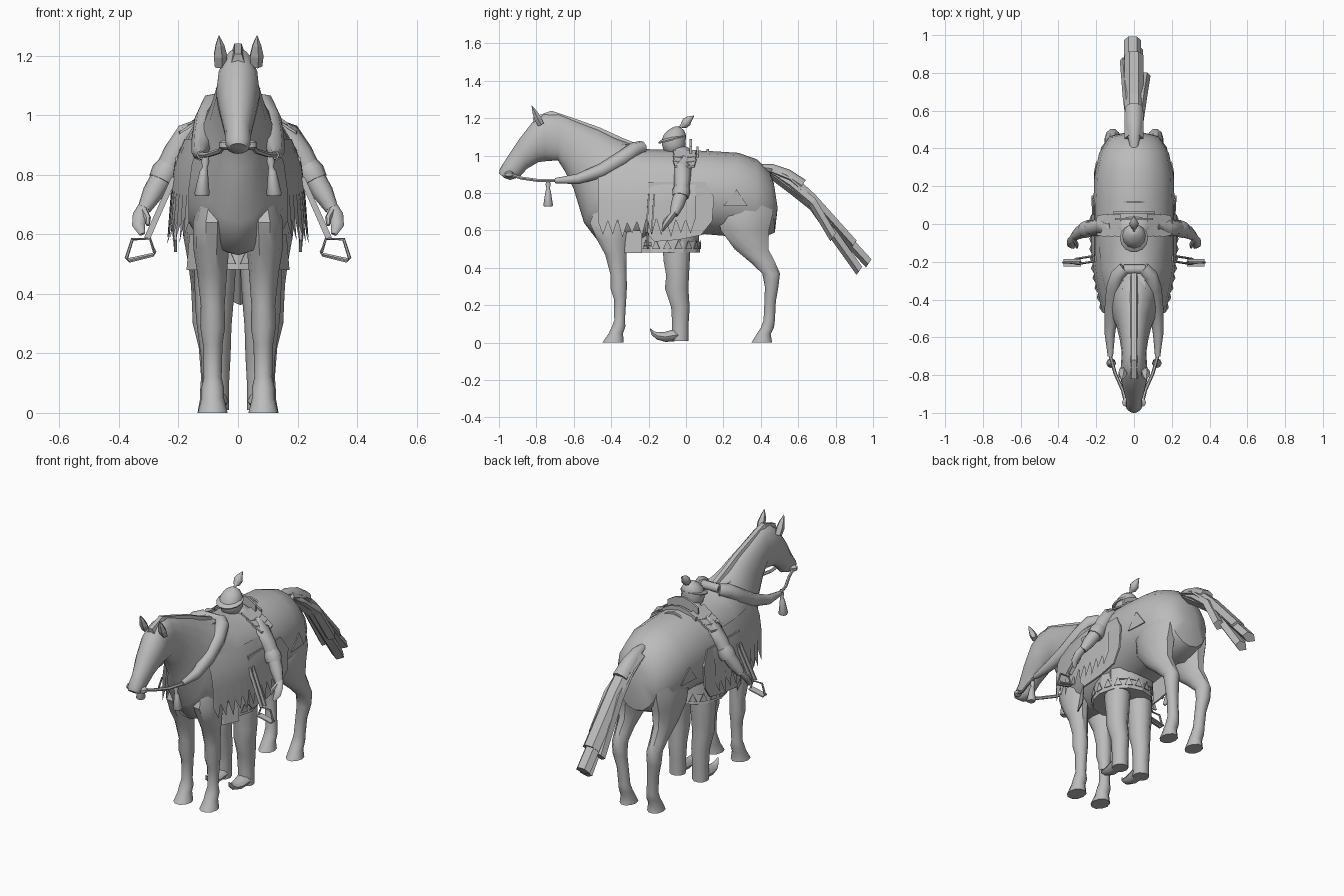
import bpy, bmesh, math, random
from mathutils import Vector as V

random.seed(3)
GREY = bpy.data.materials.new("plain_grey")
GREY.diffuse_color = (0.5, 0.5, 0.5, 1)


def make(name, verts, faces, smooth=40):
    me = bpy.data.meshes.new(name)
    me.from_pydata([tuple(v) for v in verts], [], faces)
    bm = bmesh.new()
    bm.from_mesh(me)
    bmesh.ops.recalc_face_normals(bm, faces=bm.faces)
    bm.to_mesh(me)
    bm.free()
    me.materials.append(GREY)
    ob = bpy.data.objects.new(name, me)
    bpy.context.collection.objects.link(ob)
    if smooth:
        bpy.ops.object.select_all(action='DESELECT')
        bpy.context.view_layer.objects.active = ob
        ob.select_set(True)
        bpy.ops.object.shade_smooth_by_angle(angle=math.radians(smooth))
    return ob


def ellipse(c, u, v, n):
    return [c + u * math.cos(2 * math.pi * i / n) + v * math.sin(2 * math.pi * i / n) for i in range(n)]


def loft(name, rings, smooth=40, caps=True):
    n = len(rings[0])
    verts = [p for r in rings for p in r]
    faces = [(k * n + i, k * n + (i + 1) % n, (k + 1) * n + (i + 1) % n, (k + 1) * n + i)
             for k in range(len(rings) - 1) for i in range(n)]
    if caps:
        faces += [tuple(range(n)), tuple(range(len(verts) - n, len(verts)))]
    return make(name, verts, faces, smooth)


def column(name, rows, n=10, smooth=40):
    # rows of (x, y, z, rx, ry)
    return loft(name, [ellipse(V(r[:3]), V((r[3], 0, 0)), V((0, r[4], 0)), n) for r in rows], smooth)


def tube(name, pts, radii, n=8, flat=1.0, closed=False, smooth=50):
    pts = [V(p) for p in pts]
    m, rings = len(pts), []
    for i, p in enumerate(pts):
        a = pts[(i - 1) % m] if closed else pts[max(i - 1, 0)]
        b = pts[(i + 1) % m] if closed else pts[min(i + 1, m - 1)]
        t = (b - a).normalized()
        ref = V((1, 0, 0)) if abs(t.x) < 0.8 else V((0, 1, 0))
        u = (ref - t * ref.dot(t)).normalized()
        rings.append(ellipse(p, u * radii[i], t.cross(u) * radii[i] * flat, n))
    if closed:
        rings.append(rings[0])
    return loft(name, rings, smooth, not closed)


def plate(name, outline, depth):
    # flat outline thickened along a vector
    a = [V(p) for p in outline]
    n = len(a)
    d = V(depth)
    return make(name, a + [p + d for p in a],
                [tuple(range(n)), tuple(range(n, 2 * n))] +
                [(i, (i + 1) % n, n + (i + 1) % n, n + i) for i in range(n)], 0)


# horse body, neck and head: top y, z, bottom y, z, half width
BODY = [(.47, .85, .49, .72, .05), (.45, .91, .475, .59, .13), (.38, .98, .37, .54, .185),
        (.28, 1.015, .22, .57, .21), (.12, 1.025, .1, .58, .215), (-.05, 1.03, -.05, .55, .215),
        (-.22, 1.035, -.28, .53, .205), (-.3, 1.07, -.46, .53, .165), (-.38, 1.10, -.545, .64, .13),
        (-.46, 1.14, -.6, .82, .095), (-.58, 1.185, -.65, .92, .075), (-.68, 1.225, -.685, .975, .065),
        (-.76, 1.225, -.75, .97, .07), (-.82, 1.18, -.79, .965, .074), (-.89, 1.09, -.85, .93, .06),
        (-.96, .985, -.89, .885, .043), (-.995, .93, -.94, .87, .042), (-1, .905, -.97, .88, .028)]
rings = []
for ty, tz, by, bz, w in BODY:
    t, b = V((0, ty, tz)), V((0, by, bz))
    rings.append(ellipse((t + b) / 2, V((w, 0, 0)), (t - b) / 2, 16))
loft("horse_body", rings, 50)

# mane crest
crest = [(-.82, 1.205), (-.72, 1.24), (-.6, 1.2), (-.46, 1.15), (-.34, 1.095), (-.24, 1.055)]
loft("mane", [[V((-.03, y + .01, z - .05)), V((-.012, y, z)), V((.012, y, z)), V((.03, y + .01, z - .05))]
              for y, z in crest], 0)

for s, side in ((1, "left"), (-1, "right")):
    # ear as a bent cone, and bit ring
    ear = [((.06, -.775, 1.165), .022), ((.061, -.793, 1.2), .025), ((.062, -.81, 1.235), .016), ((.064, -.825, 1.268), .001)]
    tube(side + "_ear", [(s * p[0], p[1], p[2]) for p, r in ear], [r for p, r in ear], 5, .8, smooth=0)
    tube(side + "_bit_ring", [(s * .04, -.945, z) for z in (.883, .892, .908, .917)], [.01, .024, .024, .01])

    # front leg
    column(side + "_front_leg", [
        (s * .08, -.40, .74, .04, .08), (s * .088, -.405, .64, .064, .115), (s * .09, -.395, .55, .06, .085),
        (s * .087, -.375, .47, .05, .06),
        (s * .085, -.36, .36, .04, .045), (s * .085, -.36, .29, .042, .046), (s * .085, -.352, .23, .033, .034),
        (s * .085, -.355, .12, .03, .03), (s * .085, -.36, .085, .038, .038),
        (s * .085, -.375, .05, .038, .04), (s * .085, -.39, 0, .05, .06)])
    # hind leg
    column(side + "_hind_leg", [
        (s * .1, .32, .78, .07, .14), (s * .105, .315, .68, .085, .155), (s * .11, .315, .6, .075, .135),
        (s * .112, .35, .5, .055, .095),
        (s * .114, .41, .43, .044, .07), (s * .113, .455, .37, .042, .05), (s * .112, .458, .3, .04, .038),
        (s * .1, .45, .22, .032, .032), (s * .092, .445, .12, .032, .032), (s * .09, .435, .08, .037, .037),
        (s * .09, .415, .045, .038, .04), (s * .09, .405, 0, .046, .058)])

    # rider leg and curled boot
    column(side + "_rider_leg", [
        (s * .075, -.05, .55, .07, .08), (s * .078, -.05, .44, .068, .074), (s * .08, -.045, .36, .064, .064),
        (s * .08, -.05, .29, .058, .066), (s * .075, -.03, .19, .05, .052), (s * .075, -.03, .1, .045, .046),
        (s * .075, -.03, .01, .045, .046)])
    tube(side + "_boot", [(s * .075, y, z) for y, z in
         [(-.02, .042), (-.06, .04), (-.11, .031), (-.15, .036), (-.175, .05), (-.192, .075)]],
         [.042, .043, .036, .027, .016, .003], 8, .75)

    # rider arm: shoulder, cuffed sleeve, forearm and hand
    tube(side + "_sleeve", [(s * .11, -.01, .965), (s * .165, -.015, .93), (s * .21, -.02, .87), (s * .25, -.025, .795)],
         [.042, .048, .043, .038])
    tube(side + "_cuff", [(s * .228, -.02, .835), (s * .243, -.025, .81), (s * .258, -.03, .78)], [.04, .048, .044])
    tube(side + "_forearm", [(s * .25, -.025, .8), (s * .285, -.045, .74), (s * .315, -.065, .685)], [.038, .036, .023])
    tube(side + "_hand", [(s * .313, -.062, .695), (s * .328, -.085, .665), (s * .334, -.11, .63), (s * .322, -.125, .6)],
         [.022, .026, .022, .01], 8, .7)
    tube(side + "_thumb", [(s * .318, -.08, .68), (s * .303, -.11, .655), (s * .303, -.125, .63)], [.013, .011, .006], 6)
    # layered shoulder plates
    for k in range(3):
        x, z = .07 + .035 * k, 1.02 - .024 * k
        plate(side + "_shoulder_plate", [(s * x, -.07, z), (s * (x + .055), -.06, z - .035),
              (s * (x + .068), -.01, z - .04), (s * (x + .055), .045, z - .035), (s * x, .055, z)], (0, 0, .01))

    # saddle flap, rounded at the lower corners, tucked in at the top
    flap = [(-.2, .86), (.1, .86), (.15, .78), (.14, .65), (.08, .575), (-.04, .55), (-.17, .54), (-.205, .58)]
    plate(side + "_saddle_flap", [(s * (.2 if z > .8 else .215 if z > .62 else .205), y, z) for y, z in flap],
          (s * .01, 0, 0))
    # saddle blanket sheet with jagged lower edge
    verts, faces, n = [], [], 21
    for k in range(n):
        y = -.47 + .026 * k
        x = .165 + .06 * math.sin(min(1, k / 14) * math.pi / 2)
        low = (.56 if k % 2 else .64) + random.uniform(0, .03)
        out = .012 if k % 2 else 0
        verts += [(s * (x - .045), y, .92), (s * (x - .012), y, .84), (s * x, y, .75), (s * (x + out), y, low)]
    for k in range(n - 1):
        faces += [(4 * k + j, 4 * k + 4 + j, 4 * k + 5 + j, 4 * k + 1 + j) for j in range(3)]
    make(side + "_saddle_blanket", verts, faces, 50)
    # front apron panel
    plate(side + "_apron_panel", [(s * .11, -.32, .6), (s * .155, -.24, .6), (s * .165, -.24, .48), (s * .125, -.33, .48)],
          (s * .008, .005, 0))

    # stirrup strap and open stirrup
    for dy in (-.017, .012):
        plate(side + "_stirrup_strap", [(s * .2, -.185 + dy, .8), (s * .225, -.185 + dy, .79),
              (s * .315, -.2 + dy, .59), (s * .295, -.2 + dy, .585)], (0, .008, 0))
    tube(side + "_stirrup_frame", [(s * x, -.205, z) for x, z in
         [(.295, .585), (.355, .583), (.375, .52), (.365, .51), (.285, .53), (.28, .54)]], [.006] * 6, 6, closed=True)
    plate(side + "_stirrup_tread", [(s * .28, -.225, .532), (s * .372, -.225, .512), (s * .372, -.185, .512),
          (s * .28, -.185, .532)], (0, 0, .007))

    # padded breast collar with thin rein and tassel
    tube(side + "_padded_collar", [(s * .05, -.235, 1.045), (s * .085, -.27, 1.035), (s * .105, -.34, .985),
         (s * .118, -.45, .92), (s * .128, -.58, .875), (s * .125, -.7, .866)], [.035, .04, .042, .038, .028, .014])
    tube(side + "_rein", [(s * .125, -.7, .866), (s * .1, -.79, .867), (s * .06, -.88, .88), (s * .045, -.945, .9)],
         [.009] * 4, 6)
    tube(side + "_tassel", [(s * x, -.737, z) for x, z in
         [(.108, .87), (.11, .845), (.111, .825), (.115, .81), (.121, .735), (.121, .728)]],
         [.008, .014, .009, .014, .026, .022])

# tail dock and overlapping flat strands
tube("tail_dock", [(0, .36, .945), (0, .46, .93), (0, .54, .895), (0, .62, .84)], [.012, .032, .042, .045], 8, .8)
STRANDS = [(0, 0, .05, .9, .53), (.035, -.03, .035, .79, .57), (-.03, -.03, .03, .87, .48),
           (.005, -.05, .04, .93, .39), (-.005, -.025, .045, .98, .43)]
for x, dz, w, ey, ez in STRANDS:
    path = [(.46, .925 + dz * .3), (.56, .885 + dz), (.68, .775 + dz * .7), (ey, ez)]
    loft("tail_strand", [[V((x * i / 2 - w, y - .006, z - .01)), V((x * i / 2 - w * .5, y + .012, z + .016)),
                          V((x * i / 2 + w * .5, y + .012, z + .016)), V((x * i / 2 + w, y - .006, z - .01)),
                          V((x * i / 2, y - .018, z - .028))] for i, (y, z) in enumerate(path)], 0)

# rider torso inside the saddle and zigzag trimmed tunic hem
column("rider_torso", [(0, -.03, .54, .14, .1), (0, -.03, .8, .14, .1), (0, -.01, .96, .13, .075),
                       (0, -.02, 1.025, .08, .06), (0, -.04, 1.05, .04, .04)], 12)
column("tunic_hem", [(0, -.1, .62, .14, .155), (0, -.1, .55, .155, .17), (0, -.1, .482, .162, .175)], 12, 20)
for k in range(18):
    a = 2 * math.pi * k / 18
    P = lambda da, z: (.168 * math.cos(a + da), -.1 + .181 * math.sin(a + da), z)
    plate("hem_triangle", [P(-.13, .5), P(.13, .5), P(0, .55)], (-.004 * math.cos(a), -.004 * math.sin(a), 0))

# rider head, brimmed helmet and plume
column("rider_head", [(0, -.065, z, r, r) for z, r in [(1.01, .035), (1.03, .055), (1.06, .064), (1.09, .062)]], 12)
loft("helmet_brim", [ellipse(V((0, -.075, 1.085 + dz)), V((r, 0, 0)), V((0, r, .25 * r)), 14)
                     for dz, r in [(-.004, .072), (.004, .075), (.014, .06)]])
column("helmet_dome", [(0, y, z, r, r) for y, z, r in
       [(-.065, 1.085, .064), (-.06, 1.11, .06), (-.054, 1.135, .044), (-.05, 1.15, .022), (-.05, 1.157, .006)]], 12)
tube("helmet_plume", [(0, -.045, 1.145), (0, -.03, 1.155), (0, -.012, 1.163), (0, .003, 1.18), (0, .02, 1.197), (0, .043, 1.213)],
     [.008, .006, .02, .026, .016, .002], 8)

# saddle pommel, cantle ridges and neck cover
tube("saddle_pommel", [(-.08, -.26, 1.035), (-.05, -.24, 1.05), (.05, -.24, 1.05), (.08, -.26, 1.035)], [.025] * 4)
plate("withers_cover", [(-.055, -.24, 1.04), (-.06, -.36, 1.05), (0, -.38, 1.085), (.06, -.36, 1.05), (.055, -.24, 1.04)],
      (0, .01, .012))
for y, w, z in ((.02, .1, 1.09), (.055, .11, 1.05), (.11, .08, 1.035)):
    plate("cantle_ridge", [(-w, y, z - .1), (-w, y, z - .04), (-w * .5, y, z - .01), (0, y, z), (w * .5, y, z - .01),
          (w, y, z - .04), (w, y, z - .1)], (0, .012, 0))
# rump cover ornaments
for s in (-1, 1):
    plate("rump_diamond", [(s * .205, .2, .73), (s * .195, .33, .73), (s * .207, .27, .82)], (s * .006, 0, 0))
